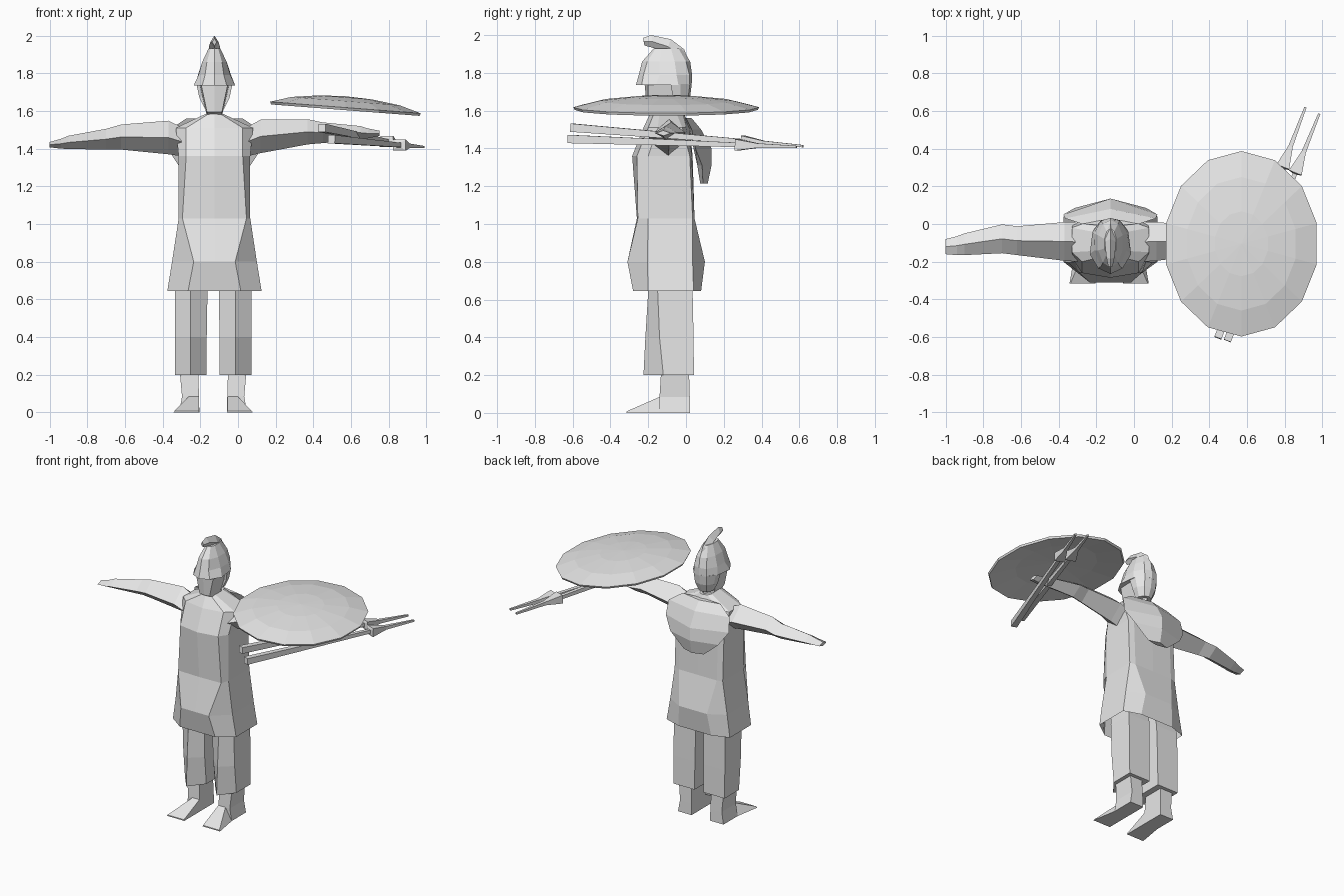
import bpy, bmesh, math
from mathutils import Vector

CX = -0.125  # body centre line

grey = bpy.data.materials.new("plain grey")
grey.diffuse_color = (0.8, 0.8, 0.8, 1)


def finish(name, bm):
    bmesh.ops.recalc_face_normals(bm, faces=bm.faces)
    me = bpy.data.meshes.new(name)
    bm.to_mesh(me)
    bm.free()
    me.materials.append(grey)
    ob = bpy.data.objects.new(name, me)
    bpy.context.collection.objects.link(ob)
    return ob


def loft(name, rings, cap_start=True, cap_end=True):
    """Skin a list of equal-length closed rings."""
    bm = bmesh.new()
    vs = [[bm.verts.new(p) for p in r] for r in rings]
    n = len(rings[0])
    for a, b in zip(vs, vs[1:]):
        for i in range(n):
            j = (i + 1) % n
            bm.faces.new((a[i], a[j], b[j], b[i]))
    if cap_start:
        bm.faces.new(vs[0])
    if cap_end:
        bm.faces.new(vs[-1])
    return finish(name, bm)


def sym_ring(z, half, cx=CX):
    """Ring from (half width, y) points, front to back, mirrored in x."""
    right = [(cx + w, y, z) for w, y in half]
    left = [(cx - w, y, z) for w, y in reversed(half) if w > 0]
    return right + left


# tunic: hem, belly, waist, chest, shoulders, neck opening
loft("tunic", [
    sym_ring(0.645, [(0, -0.28), (0.14, -0.28), (0.25, -0.20), (0.25, 0.04), (0.13, 0.08), (0, 0.08)]),
    sym_ring(0.80, [(0, -0.31), (0.11, -0.31), (0.225, -0.205), (0.225, 0.035), (0.11, 0.10), (0, 0.10)]),
    sym_ring(1.03, [(0, -0.26), (0.17, -0.255), (0.19, -0.20), (0.19, 0.035), (0.15, 0.045), (0, 0.045)]),
    sym_ring(1.36, [(0, -0.285), (0.15, -0.26), (0.19, -0.20), (0.19, 0.02), (0.15, 0.03), (0, 0.035)]),
    sym_ring(1.51, [(0, -0.225), (0.15, -0.20), (0.205, -0.15), (0.205, -0.02), (0.15, 0.0), (0, 0.02)]),
    sym_ring(1.585, [(0, -0.19), (0.03, -0.17), (0.045, -0.14), (0.045, -0.05), (0.03, -0.02), (0, -0.01)]),
], cap_start=False)

# hood hanging behind the shoulders
loft("back_hood", [
    [(CX - w, ye, z), (CX, yo, z), (CX + w, ye, z), (CX, yi, z)]
    for z, w, ye, yo, yi in [(1.56, 0.15, 0.0, 0.03, -0.01), (1.50, 0.24, 0.03, 0.08, 0.02),
                             (1.40, 0.25, 0.05, 0.135, 0.04), (1.31, 0.19, 0.085, 0.135, 0.06),
                             (1.215, 0.08, 0.09, 0.115, 0.075)]])

# arms: x, top z, bottom z, front y, back y
ARM = [(-0.30, 1.515, 1.36, -0.20, 0.01), (-0.37, 1.548, 1.37, -0.195, 0.01),
       (-0.62, 1.528, 1.395, -0.165, -0.012), (-0.70, 1.505, 1.395, -0.155, -0.002),
       (-0.90, 1.468, 1.398, -0.165, -0.05), (-0.94, 1.452, 1.40, -0.165, -0.065),
       (-1.0, 1.435, 1.407, -0.16, -0.08)]
for side, lift in (("right", 0.0), ("left", 0.06)):
    rings = []
    for x, t, b, f, k in ARM:
        px = x if side == "right" else 2 * CX - x
        dz = lift * (-0.3 - x) / 0.7
        m = (t + b) / 2 + dz
        rings.append([(px, (f + k) / 2, t + dz), (px, f, m), (px, (f + k) / 2, b + dz), (px, k, m)])
    loft(side + "_arm", rings)

# legs and feet
LX = -0.132
for side, s in (("right", -1), ("left", 1)):
    def leg_ring(z, i, o, f, b, mid, fs):
        return [(LX + s * x, y, z) for x, y in
                [(i, b + 0.02 - 0.02), (i, fs), (mid, f), (o, fs), (o, b), (mid, b)]]
    loft(side + "_trouser", [
        leg_ring(0.80, 0.03, 0.19, -0.19, 0.0, 0.11, -0.15),
        leg_ring(0.645, 0.03, 0.203, -0.20, 0.035, 0.12, -0.15),
        leg_ring(0.40, 0.034, 0.203, -0.215, 0.04, 0.12, -0.14),
        leg_ring(0.20, 0.035, 0.203, -0.225, 0.042, 0.12, -0.12)])

    def box_ring(z, i, o, f, b):
        return [(LX + s * i, b, z), (LX + s * i, f, z), (LX + s * o, f, z), (LX + s * o, b, z)]
    loft(side + "_ankle", [
        box_ring(0.25, 0.08, 0.18, -0.13, 0.015),
        box_ring(0.085, 0.075, 0.165, -0.14, 0.02),
        box_ring(0.0, 0.073, 0.18, -0.14, 0.022)])
    loft(side + "_foot", [
        [(LX + s * x, -0.139, z) for x, z in [(0.075, 0.085), (0.13, 0.085), (0.18, 0.0), (0.073, 0.0)]],
        [(LX + s * x, -0.315, z) for x, z in [(0.075, 0.008), (0.205, 0.008), (0.21, 0.0), (0.073, 0.0)]]])

# face and neck
loft("face", [
    sym_ring(1.57, [(0, -0.16), (0.04, -0.15), (0.04, -0.05), (0, -0.03)]),
    sym_ring(1.595, [(0, -0.205), (0.04, -0.20), (0.045, -0.08), (0, -0.02)]),
    sym_ring(1.75, [(0, -0.22), (0.073, -0.20), (0.08, -0.06), (0, 0.0)])])

# helmet dome with pointed brim
loft("helmet", [
    sym_ring(1.735, [(0, -0.265), (0.065, -0.235), (0.11, -0.16), (0.095, -0.04), (0.05, 0.02), (0, 0.03)]),
    sym_ring(1.79, [(0, -0.25), (0.05, -0.225), (0.085, -0.14), (0.088, -0.05), (0.05, 0.018), (0, 0.032)]),
    sym_ring(1.86, [(0, -0.232), (0.04, -0.205), (0.065, -0.14), (0.065, -0.06), (0.04, 0.0), (0, 0.022)]),
    sym_ring(1.93, [(0, -0.17), (0.02, -0.16), (0.032, -0.13), (0.032, -0.08), (0.02, -0.04), (0, -0.02)])])
loft("neck_guard", [
    sym_ring(1.74, [(0.095, -0.08), (0.09, -0.03), (0.05, 0.02), (0, 0.03)]),
    sym_ring(1.67, [(0.08, -0.07), (0.075, -0.03), (0.045, 0.012), (0, 0.022)]),
    sym_ring(1.61, [(0.05, -0.07), (0.05, -0.04), (0.03, -0.01), (0, 0.0)])])

# crest curling over the helmet: outer and inner (y, z) pairs
loft("crest", [
    [(CX, yo, zo), (CX + w, (yo + yi) / 2, (zo + zi) / 2), (CX, yi, zi), (CX - w, (yo + yi) / 2, (zo + zi) / 2)]
    for yo, zo, yi, zi, w in [(-0.228, 1.985, -0.22, 1.945, 0.012), (-0.185, 2.0, -0.165, 1.93, 0.022),
                              (-0.08, 1.978, -0.11, 1.90, 0.03), (-0.01, 1.925, -0.06, 1.87, 0.028),
                              (0.024, 1.84, -0.02, 1.83, 0.02)]])

# shield: shallow domed shell with 14 sides, tilted down outwards
bm = bmesh.new()
N = 14
SC = Vector((0.57, -0.105, 1.61))


def shield_pt(r, a, h):
    x, y = 0.41 * r * math.sin(a), 0.492 * r * math.cos(a)
    return SC + Vector((x, y, h - 0.077 * x))


layers = [[bm.verts.new(shield_pt(r, 2 * math.pi * i / N, h)) for i in range(N)]
          for r, h in [(0.35, 0.062), (0.72, 0.042), (1.0, 0.008), (0.985, -0.006), (0.6, 0.025)]]
for a, b in zip(layers, layers[1:]):
    for i in range(N):
        j = (i + 1) % N
        bm.faces.new((a[i], a[j], b[j], b[i]))
for ring, h in ((layers[0], 0.068), (layers[-1], 0.045)):
    c = bm.verts.new(shield_pt(0, 0, h))
    for i in range(N):
        bm.faces.new((ring[i], ring[(i + 1) % N], c))
finish("shield", bm)

# two javelins: tapering shaft, flared head, long thin point
for k, (butt, tip) in enumerate([((0.445, -0.605, 1.51), (0.91, 0.62, 1.412)),
                                 ((0.495, -0.62, 1.45), (0.983, 0.585, 1.408))]):
    p, q = Vector(butt), Vector(tip)
    d = (q - p).normalized()
    u = d.cross(Vector((0, 0, 1))).normalized()
    v = u.cross(d)
    loft("javelin_%d" % (k + 1), [
        [p.lerp(q, t) + u * (w * c) + v * (h * e) for c, e in ((1, 1), (-1, 1), (-1, -1), (1, -1))]
        for t, w, h in [(0, 0.02, 0.022), (0.735, 0.012, 0.012), (0.74, 0.036, 0.03),
                        (0.83, 0.012, 0.012), (1, 0.006, 0.006)]])
